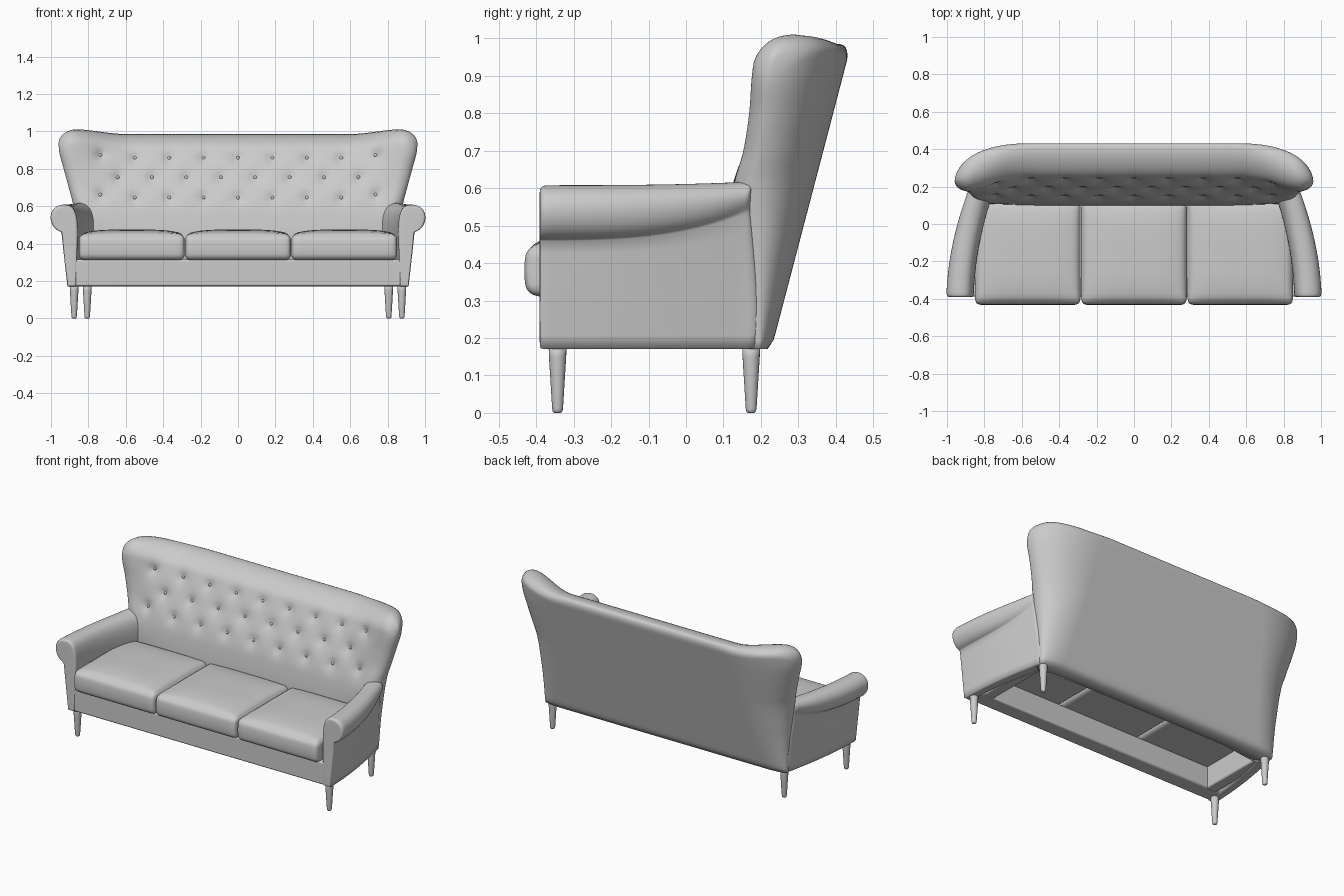
import bpy, bmesh, math
from mathutils import Vector

if "Cube" in bpy.data.objects:
    bpy.data.objects.remove(bpy.data.objects["Cube"])


def curve(table, t):
    """Smooth (cubic) interpolation through (t, value) pairs."""
    n = len(table)
    i = 0
    while i < n - 2 and t > table[i + 1][0]:
        i += 1
    (t0, v0), (t1, v1) = table[i], table[i + 1]

    def slope(k):
        a, b = table[max(k - 1, 0)], table[min(k + 1, n - 1)]
        return (b[1] - a[1]) / (b[0] - a[0])
    h = t1 - t0
    s = min(max((t - t0) / h, 0), 1)
    return ((2*s**3 - 3*s*s + 1) * v0 + (s**3 - 2*s*s + s) * h * slope(i)
            + (3*s*s - 2*s**3) * v1 + (s**3 - s*s) * h * slope(i + 1))


def step(a, b, x):
    t = min(max((x - a) / (b - a), 0), 1)
    return t * t * (3 - 2 * t)


def arc(a, b, x):
    """Quarter circle fall-off: 0 at a, 1 at b with a vertical end."""
    c = min(max((x - a) / (b - a), 0), 1)
    return 1 - math.sqrt(1 - c * c)


def lerp(a, b, t):
    return a + (b - a) * t


def finish(name, bm):
    bmesh.ops.recalc_face_normals(bm, faces=bm.faces[:])
    me = bpy.data.meshes.new(name)
    bm.to_mesh(me)
    bm.free()
    me.shade_smooth()
    ob = bpy.data.objects.new(name, me)
    bpy.context.collection.objects.link(ob)
    return ob


def mirror_x(ob):
    ob.modifiers.new("mirror", 'MIRROR').use_axis = (True, False, False)


# ---- tufted wing back: a front and a back surface meeting at ridge and tips
WIDTH = [(.17, .84), (.4, .855), (.6, .88), (.7, .905), (.8, .932), (.9, .957), (1.02, .957)]
FRONT = [(.17, .14), (.4, .10), (.55, .112), (.645, .135), (.75, .18), (.86, .228), (1.02, .31)]
WING = [(.17, .11), (.5, .11), (.62, .13), (.7, .153), (.8, .168), (.9, .175), (1.02, .19)]
BOTTOM = .17

buttons = []
for z, count in ((.857, 9), (.753, 8), (.645, 9)):
    for i in range(count):
        x = (i - (count - 1) / 2) * .184
        buttons.append((x, z + (.015 if abs(x) > .7 else 0)))


def tip_y(z):
    return curve(WING, z) + lerp(.085, .048, step(.45, .75, z))


def front_y(q, z):
    x = q * curve(WIDTH, z)
    q = abs(q)
    y = lerp(curve(FRONT, z), curve(WING, z), step(.6, .95, q))
    y = lerp(y, tip_y(z), arc(.92, 1, q))
    for bx, bz in buttons:
        d = (x - bx) ** 2 + (z - bz) ** 2
        if d < .02:
            y += .014 * math.exp(-d / .0004) + .010 * math.exp(-d / .0022)
    return y


def back_y(q, z):
    y = .228 + (z - BOTTOM) * .262
    y -= .010 * (1 - step(.17, .2, z))
    start = lerp(.85, .6, (z - BOTTOM) / .8)
    return lerp(y, tip_y(z), arc(start, 1, abs(q)))


def crest(q):
    q = abs(q)
    return .985 + .026 * step(.62, .92, q) - .075 * arc(.9, 1, q)


bm = bmesh.new()
HALF, ROWS = 68, 46
columns = []
for i in range(-HALF, HALF + 1):
    t = abs(i) / HALF
    q = math.copysign(1 - (1 - t) ** 1.6, i)
    front, back = [], []
    for j in range(ROWS + 1):
        v = 1 - (1 - j / ROWS) ** 1.4
        z = BOTTOM + v * (crest(q) - BOTTOM)
        f, b = front_y(q, z), back_y(q, z)
        ridge = lerp(f, b, lerp(.8, .5, step(.5, .95, abs(q))))
        x = q * curve(WIDTH, z)
        front.append((x, lerp(f, ridge, arc(.9, 1, v)), z))
        back.append((x, lerp(b, ridge, arc(.94, 1, v)), z))
    columns.append([bm.verts.new(p) for p in front + back[-2::-1]])
for a, b in zip(columns, columns[1:]):
    n = len(a)
    for j in range(n):
        k = (j + 1) % n
        bm.faces.new((a[j], b[j], b[k], a[k]))
bmesh.ops.remove_doubles(bm, verts=bm.verts[:], dist=1e-5)
finish("wing_back", bm)

# ---- buttons
bm = bmesh.new()
for x, z in buttons:
    y = front_y(x / curve(WIDTH, z), z) - .003
    new = bmesh.ops.create_uvsphere(bm, u_segments=12, v_segments=8, radius=.01)["verts"]
    for v in new:
        v.co = Vector((x + v.co.x, y + v.co.y * .6, z + v.co.z))
finish("back_buttons", bm)

# ---- rolled arm: front profile blended into a slimmer rear profile
ARM_FRONT = [(.865, .17), (.912, .17), (.93, .32), (.944, .462), (.965, .468), (.993, .492),
             (1.007, .54), (.995, .58), (.963, .605), (.92, .611), (.878, .596),
             (.858, .54), (.855, .45), (.862, .32)]
ARM_REAR = [(.78, .17), (.842, .17), (.853, .32), (.872, .54), (.876, .55), (.885, .562),
            (.892, .58), (.885, .602), (.862, .617), (.825, .62), (.78, .6),
            (.752, .54), (.75, .45), (.765, .32)]
bm = bmesh.new()
crease = bm.edges.layers.float.new("crease_edge")
rings = []
for y, scale in ((-.391, .72), (-.390, .9), (-.38, 1), (-.35, 1), (-.25, 1), (-.15, 1),
                 (-.05, 1), (.04, 1), (.11, 1), (.16, 1), (.205, 1)):
    s = min(max(0, (y + .38) / .55), 1)
    ring = []
    for f, r in zip(ARM_FRONT, ARM_REAR):
        x, z = lerp(f[0], r[0], s ** 1.8), lerp(f[1], r[1], s ** 3)
        # the front cap pulls in towards the spine of the arm
        mx = lerp(.89, .925, step(.3, .52, z))
        mz = min(max(z, .2), .54)
        # the roll ends before the side panel does
        py = y - (.03 * step(.42, .56, z) if y > .2 else 0)
        ring.append(bm.verts.new((lerp(mx, x, scale), py, lerp(mz, z, scale))))
    rings.append(ring)
for a, b in zip(rings, rings[1:]):
    for j in range(len(a)):
        k = (j + 1) % len(a)
        bm.faces.new((a[j], a[k], b[k], b[j]))
    for j, amount in ((0, 1), (1, 1), (3, .7)):
        bm.edges.get((a[j], b[j]))[crease] = amount
# cap the ends with strips of quads across the profile
for r in (rings[0], rings[-1]):
    for p in ((0, 1, 2, 13), (13, 2, 3, 12), (12, 3, 4, 11), (11, 4, 5, 10),
              (10, 5, 6, 9), (9, 6, 7, 8)):
        bm.faces.new([r[i] for i in p])
arm = finish("rolled_arm", bm)
mirror_x(arm)
sub = arm.modifiers.new("smooth", 'SUBSURF')
sub.levels = sub.render_levels = 2

# ---- front and side rails of the open frame
for name, loc, size in (("front_rail", (0, -.3375, .243), (1.76, .1, .142)),
                        ("left_side_rail", (-.81, -.07, .243), (.07, .46, .142)),
                        ("right_side_rail", (.81, -.07, .243), (.07, .46, .142))):
    bpy.ops.mesh.primitive_cube_add(size=1, location=loc)
    rail = bpy.context.object
    rail.name = name
    rail.scale = size
    bpy.ops.object.transform_apply(location=False, rotation=False, scale=True)
    bev = rail.modifiers.new("bevel", 'BEVEL')
    bev.width, bev.segments = .01, 3
    bpy.ops.object.shade_smooth_by_angle()


# ---- seat cushions: rounded boxes with a crowned top
def cushion(name, cx, hx):
    bm = bmesh.new()
    bmesh.ops.create_cube(bm, size=2)
    bmesh.ops.subdivide_edges(bm, edges=bm.edges[:], cuts=19, use_grid_fill=True)
    half, r = Vector((hx, .272, .069)), .03
    for v in bm.verts:
        u = Vector([math.sin(c * math.pi / 2) for c in v.co])
        p = Vector([u[i] * half[i] for i in range(3)])
        core = Vector([min(max(p[i], r - half[i]), half[i] - r) for i in range(3)])
        d = p - core
        if d.length > 1e-6:
            p = core + d.normalized() * r
        bulge = 1 - (p.z / half.z) ** 2
        p.y -= .010 * bulge * max(0, -u.y) ** 8
        if p.z > 0:
            p.z += .026 * (1 - u.x ** 4) * (1 - u.y ** 4) * p.z / half.z
        v.co = p + Vector((cx, -.150, .380))
    finish(name, bm)


for name, cx in (("left", -.568), ("middle", 0), ("right", .568)):
    cushion(name + "_seat_cushion", cx, .2825)

# ---- tapered round legs
for name, x, y in (("front_legs", .876, -.343), ("back_legs", .806, .174)):
    bm = bmesh.new()
    rings = []
    for r, z in ((.009, 0), (.013, .004), (.0145, .012), (.023, .15), (.024, .18)):
        rings.append([bm.verts.new((x + r * math.cos(i * math.tau / 20),
                                    y + r * math.sin(i * math.tau / 20), z)) for i in range(20)])
    for a, b in zip(rings, rings[1:]):
        for i in range(20):
            k = (i + 1) % 20
            bm.faces.new((a[i], a[k], b[k], b[i]))
    bm.faces.new(rings[0])
    bm.faces.new(rings[-1])
    mirror_x(finish(name, bm))
